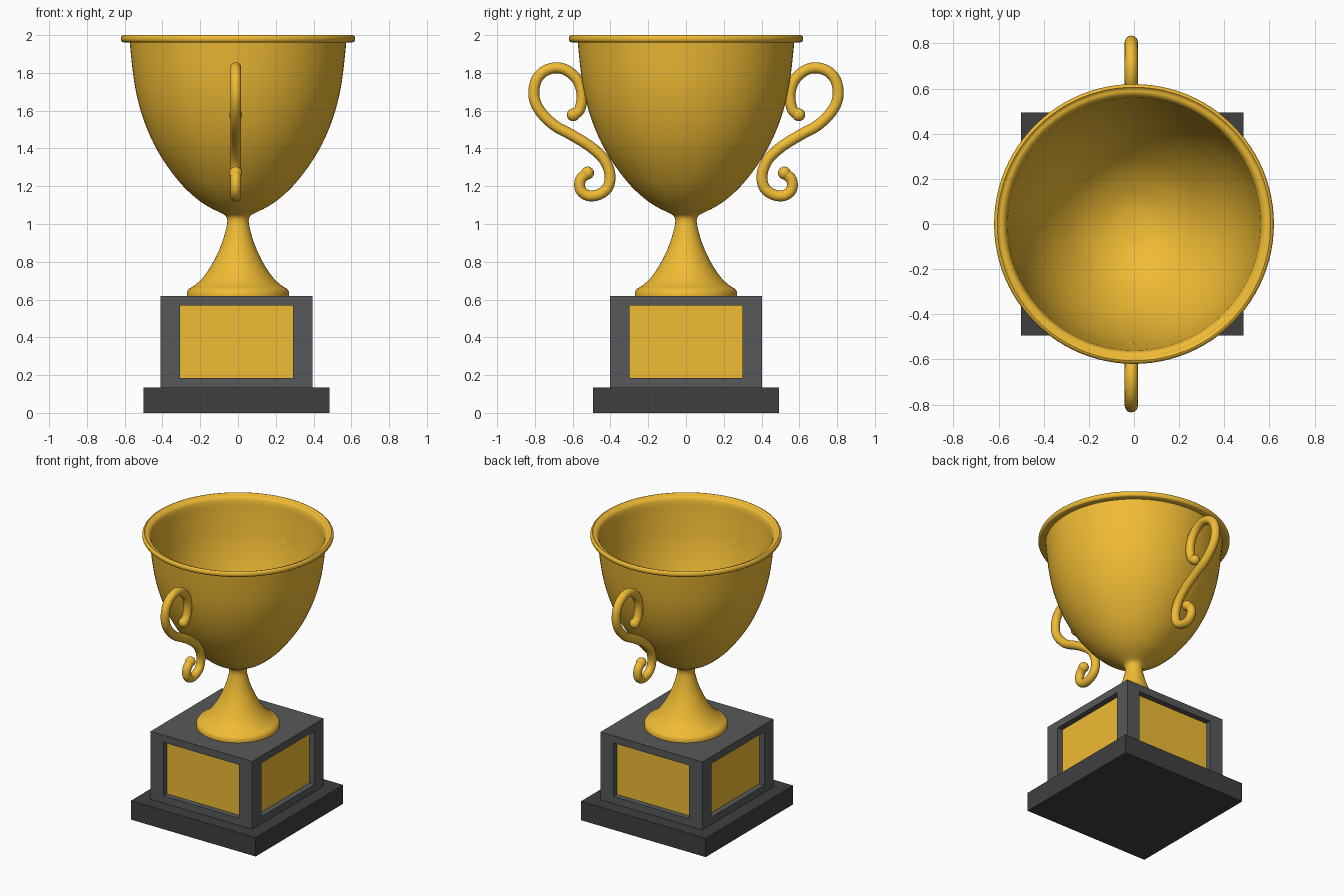
import bpy, bmesh, math
from mathutils import Vector

if "Cube" in bpy.data.objects:
    bpy.data.objects.remove(bpy.data.objects["Cube"])


def material(name, rgb):
    m = bpy.data.materials.new(name)
    m.diffuse_color = (*rgb, 1)
    m.use_nodes = True
    m.node_tree.nodes["Principled BSDF"].inputs["Base Color"].default_value = m.diffuse_color
    return m


GOLD = material("gold", (0.87, 0.5, 0.035))
GREY = material("dark_grey", (0.095, 0.098, 0.1))
BLACK = material("charcoal", (0.05, 0.05, 0.053))


def add_object(name, bm, *mats):
    me = bpy.data.meshes.new(name)
    bm.normal_update()
    bm.to_mesh(me)
    bm.free()
    for m in mats:
        me.materials.append(m)
    ob = bpy.data.objects.new(name, me)
    bpy.context.collection.objects.link(ob)
    return ob


def smooth(ob, angle=40):
    bpy.ops.object.select_all(action='DESELECT')
    ob.select_set(True)
    bpy.context.view_layer.objects.active = ob
    bpy.ops.object.shade_smooth_by_angle(angle=math.radians(angle))


def spline(pts, steps):
    """Catmull-Rom curve through the points."""
    p = [Vector(q) for q in pts]
    p = [2 * p[0] - p[1]] + p + [2 * p[-1] - p[-2]]
    out = []
    for a, b, c, d in zip(p, p[1:], p[2:], p[3:]):
        for i in range(steps):
            t = i / steps
            out.append(0.5 * (2 * b + (c - a) * t + (2 * a - 5 * b + 4 * c - d) * t * t
                              + (3 * b - a - 3 * c + d) * t ** 3))
    return out + [p[-2]]


def lathe(name, prof, mat, seg=96):
    bm = bmesh.new()
    vs = [bm.verts.new((r, 0, z)) for r, z in prof]
    es = [bm.edges.new(e) for e in zip(vs, vs[1:])]
    bmesh.ops.spin(bm, geom=vs + es, axis=(0, 0, 1), cent=(0, 0, 0),
                   steps=seg, angle=math.tau)
    bmesh.ops.remove_doubles(bm, verts=bm.verts, dist=1e-5)
    bmesh.ops.recalc_face_normals(bm, faces=bm.faces)
    ob = add_object(name, bm, mat)
    smooth(ob)
    return ob


def box(half, z0, z1, cx):
    bm = bmesh.new()
    bmesh.ops.create_cube(bm, size=1)
    for v in bm.verts:
        v.co = (cx + v.co.x * 2 * half, v.co.y * 2 * half, z0 + (v.co.z + 0.5) * (z1 - z0))
    bm.normal_update()
    return bm


CX = -0.008

# Base slab
add_object("base_slab", box(0.493, 0, 0.135, CX), BLACK)

# Pedestal with a recessed gold plaque on each side
bm = box(0.402, 0.135, 0.62, CX)
sides = [f for f in bm.faces if abs(f.normal.z) < 0.5]
bmesh.ops.inset_individual(bm, faces=sides, thickness=0.05)
for f in sides:
    n = f.normal.copy()
    tangent = Vector((-n.y, n.x, 0))
    mid = f.calc_center_median()
    for v in f.verts:
        s = 0.299 if (v.co - mid).dot(tangent) > 0 else -0.299
        z = 0.568 if v.co.z > mid.z else 0.186
        v.co = Vector((mid.x, mid.y, z)) + tangent * s
    plaque = bmesh.ops.extrude_face_region(bm, geom=[f])
    bmesh.ops.translate(bm, vec=-n * 0.04,
                        verts=[g for g in plaque['geom'] if isinstance(g, bmesh.types.BMVert)])
    for g in plaque['geom']:
        if isinstance(g, bmesh.types.BMFace):
            g.material_index = 1
bmesh.ops.delete(bm, geom=[f for f in sides if f.is_valid], context='FACES_ONLY')
add_object("pedestal", bm, GREY, GOLD)

# Stem and bowl in one turned profile (radius, height)
stem = [(0.26, 0.656), (0.22, 0.683), (0.175, 0.73), (0.125, 0.81), (0.085, 0.9),
        (0.062, 0.98), (0.057, 1.02), (0.068, 1.045), (0.1, 1.063), (0.15, 1.088),
        (0.21, 1.127), (0.29, 1.2), (0.37, 1.3), (0.433, 1.4), (0.48, 1.5),
        (0.515, 1.6), (0.54, 1.7), (0.556, 1.8), (0.567, 1.9), (0.573, 1.962)]
bead = [(0.606 + 0.014 * math.sin(a), 1.981 - 0.019 * math.cos(a))
        for a in (i * math.pi / 10 for i in range(11))]
lip = spline([(0.597, 1.992), (0.58, 1.988), (0.567, 1.975), (0.56, 1.95)], 4)
inside = spline([(0.56, 1.95), (0.553, 1.88), (0.542, 1.8), (0.526, 1.7), (0.501, 1.6),
                 (0.466, 1.5), (0.419, 1.4), (0.355, 1.3), (0.275, 1.207), (0.195, 1.145),
                 (0.1, 1.1), (0, 1.085)], 4)
lathe("cup", [(0, 0.62), (0.27, 0.62), (0.27, 0.642)] + [tuple(p) for p in spline(stem, 4)]
      + bead + [tuple(p) for p in lip] + [tuple(p) for p in inside[1:]], GOLD)

# Scroll handles: a tube swept along an S curve, with ball ends
PATH = [(0.597, 1.578), (0.564, 1.605), (0.55, 1.68), (0.571, 1.756), (0.625, 1.81),
        (0.69, 1.827), (0.757, 1.804), (0.797, 1.75), (0.804, 1.67), (0.772, 1.597),
        (0.698, 1.523), (0.603, 1.47), (0.508, 1.411), (0.434, 1.342), (0.403, 1.263),
        (0.414, 1.194), (0.462, 1.156), (0.52, 1.151), (0.559, 1.183), (0.558, 1.235),
        (0.521, 1.27)]
HX, R, SIDES = -0.012, 0.029, 20


def handle(name, side):
    bm = bmesh.new()
    pts = spline(PATH, 6)
    rings = []
    for i, p in enumerate(pts):
        t = (pts[min(i + 1, len(pts) - 1)] - pts[max(i - 1, 0)]).normalized()
        ring = []
        for k in range(SIDES):
            a = math.tau * k / SIDES
            q = p + Vector((-t.y, t.x)) * R * math.cos(a)
            ring.append(bm.verts.new((HX + R * math.sin(a), side * q.x, q.y)))
        rings.append(ring)
    for a, b in zip(rings, rings[1:]):
        for k in range(SIDES):
            j = (k + 1) % SIDES
            bm.faces.new((a[k], a[j], b[j], b[k]))
    bm.faces.new(rings[0])
    bm.faces.new(rings[-1])
    for p in (pts[0], pts[-1]):
        ball = bmesh.ops.create_uvsphere(bm, u_segments=20, v_segments=12, radius=0.034)
        bmesh.ops.translate(bm, verts=ball['verts'], vec=(HX, side * p.x, p.y))
    bmesh.ops.recalc_face_normals(bm, faces=bm.faces)
    smooth(add_object(name, bm, GOLD))


handle("front_handle", -1)
handle("back_handle", 1)
